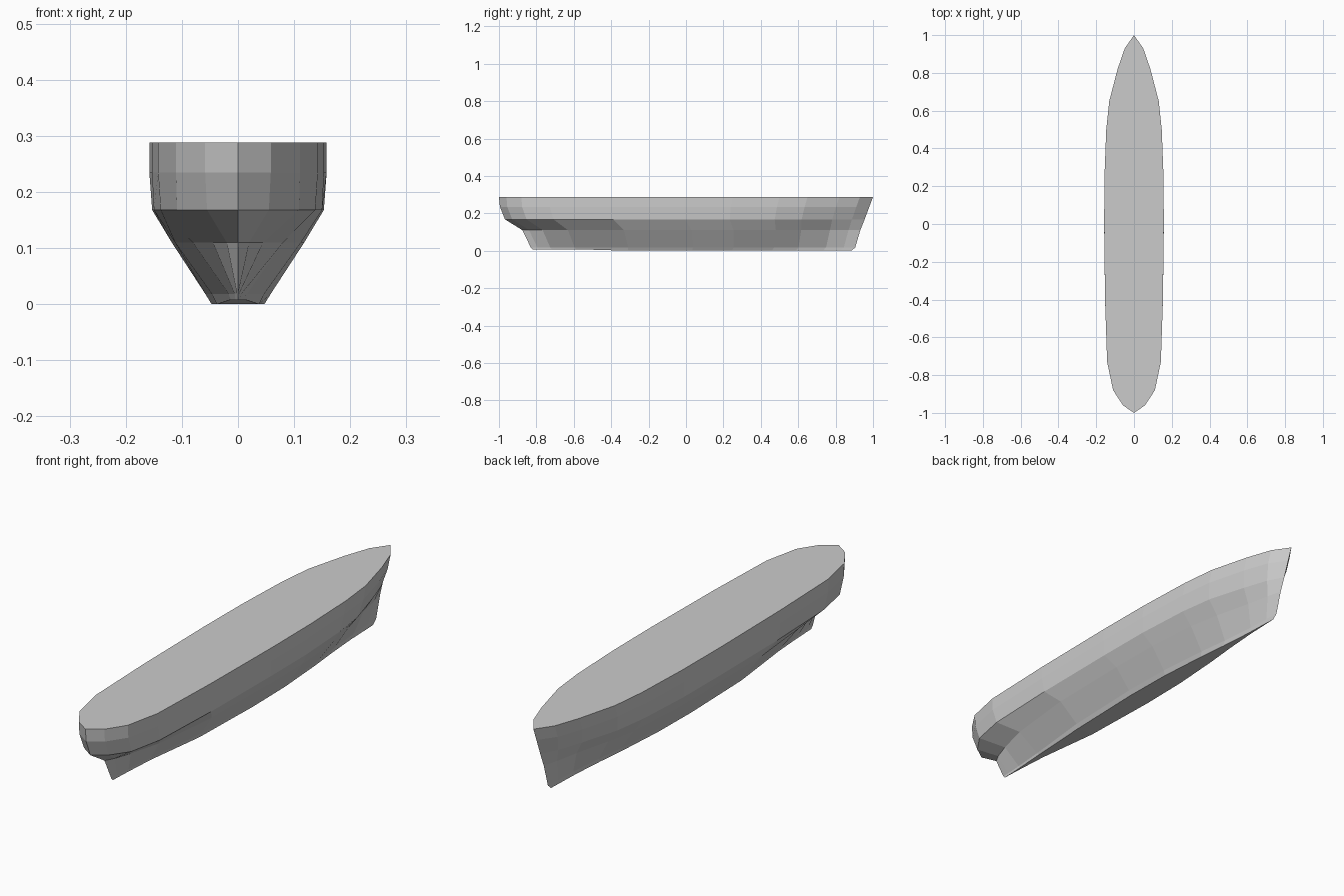
import bpy, bmesh

if "Cube" in bpy.data.objects:
    bpy.data.objects.remove(bpy.data.objects["Cube"])

# Station positions along the hull, as fractions from stern (-1) to bow (1)
STATIONS = [-1, -0.96, -0.88, -0.73, -0.40, 0, 0.25, 0.50, 0.65, 0.82, 0.93, 1]

# Half-width shapes relative to the widest point: full deck, fuller middle, fine keel
DECK = [0, .37, .70, .90, .97, 1, .99, .93, .83, .55, .31, 0]
CHINE = [0, .36, .71, .90, .98, 1, .99, .90, .77, .46, .23, 0]
BILGE = [0, .17, .38, .68, .95, 1, .98, .84, .63, .31, .14, 0]
KEEL = [0, .03, .10, .28, .80, 1, .93, .62, .35, .12, .05, 0]

# Waterlines: height, stern y, bow y, widest half-width, shape
WATERLINES = [
    (0.000, -0.82, 0.885, 0.047, KEEL),
    (0.018, -0.83, 0.905, 0.058, KEEL),
    (0.110, -0.875, 0.932, 0.118, BILGE),
    (0.168, -0.968, 0.955, 0.153, CHINE),
    (0.235, -0.995, 0.980, 0.158, DECK),
    (0.288, -1.000, 1.000, 0.158, DECK),
]


def ring(bm, z, stern, bow, width, shape):
    """One closed waterline: starboard side stern to bow, then back to port."""
    side = []
    for t, w in zip(STATIONS, shape):
        y = stern + (bow - stern) * (t + 1) / 2
        lift = 0.008 if z == 0 and t < -0.6 else 0
        side.append((w * width, y, z + lift))
    port = [(-x, y, h) for x, y, h in reversed(side[1:-1])]
    return [bm.verts.new(p) for p in side + port]


# Hull: skin neighbouring waterlines, then close the deck and keel
bm = bmesh.new()
rings = [ring(bm, *w) for w in WATERLINES]
n = len(rings[0])
for low, high in zip(rings, rings[1:]):
    for i in range(n):
        j = (i + 1) % n
        bm.faces.new((low[i], low[j], high[j], high[i]))
bm.faces.new(rings[-1])

# Flat keel: strips between port and starboard
keel, half = rings[0], len(STATIONS) - 1
for i in range(half):
    quad = [keel[i], keel[i + 1], keel[(n - i - 1) % n], keel[(n - i) % n]]
    bm.faces.new(list(dict.fromkeys(reversed(quad))))
bmesh.ops.recalc_face_normals(bm, faces=bm.faces)

mesh = bpy.data.meshes.new("ship_hull")
bm.to_mesh(mesh)
bm.free()
hull = bpy.data.objects.new("ship_hull", mesh)
bpy.context.collection.objects.link(hull)
